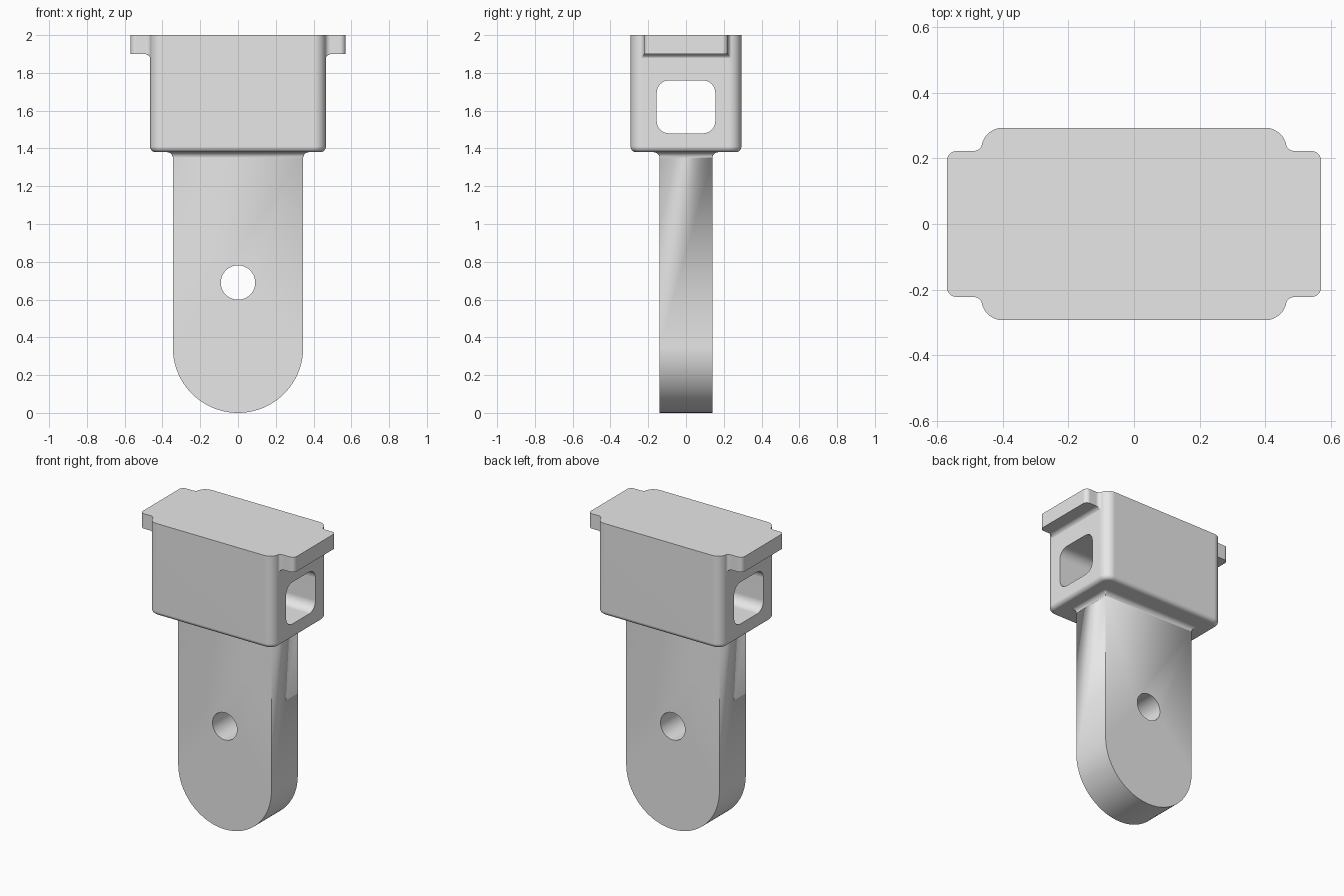
import bpy, bmesh
from math import sin, cos, pi, sqrt, radians
from mathutils import Matrix

if "Cube" in bpy.data.objects:
    bpy.data.objects.remove(bpy.data.objects["Cube"], do_unlink=True)

grey = bpy.data.materials.new("plain_grey")
grey.use_nodes = True
grey.diffuse_color = (0.8, 0.8, 0.8, 1)
grey.node_tree.nodes["Principled BSDF"].inputs["Base Color"].default_value = (0.8, 0.8, 0.8, 1)

STEPS = 8
FILLET = 0.03


def arc(cx, cy, r, start, end, steps=STEPS):
    """Points on an arc, angles in quarter turns."""
    angles = [(start + (end - start) * i / steps) * pi / 2 for i in range(steps + 1)]
    return [(cx + r * cos(a), cy + r * sin(a)) for a in angles]


def mirrored(quarter):
    """Complete an outline from its +x +y quarter."""
    half = quarter + [(-x, y) for x, y in reversed(quarter)]
    return half + [(-x, -y) for x, y in half]


def rounded_rect(hx, hy, r):
    return mirrored(arc(hx - r, hy - r, r, 0, 1))


def loft(name, rings, matrix=Matrix()):
    """Skin a stack of (outline, height) rings into a closed solid."""
    bm = bmesh.new()
    loops = [[bm.verts.new((x, y, z)) for x, y in outline] for outline, z in rings]
    n = len(loops[0])
    for low, high in zip(loops, loops[1:]):
        for i in range(n):
            j = (i + 1) % n
            bm.faces.new((low[i], low[j], high[j], high[i]))
    bm.faces.new(loops[0][::-1])
    bm.faces.new(loops[-1])
    bmesh.ops.remove_doubles(bm, verts=bm.verts, dist=0.0001)
    bmesh.ops.recalc_face_normals(bm, faces=bm.faces)
    bm.transform(matrix)
    mesh = bpy.data.meshes.new(name)
    bm.to_mesh(mesh)
    bm.free()
    mesh.materials.append(grey)
    obj = bpy.data.objects.new(name, mesh)
    bpy.context.collection.objects.link(obj)
    return obj


def combine(target, tool, operation):
    mod = target.modifiers.new("combine", 'BOOLEAN')
    mod.operation, mod.solver, mod.object = operation, 'EXACT', tool
    bpy.context.view_layer.objects.active = target
    bpy.ops.object.modifier_apply(modifier=mod.name)
    bpy.data.objects.remove(tool, do_unlink=True)


# Tongue with a round lower end
R, THICK = 0.345, 0.14
rings = [(rounded_rect(R * sin(a), THICK, 0), R - R * cos(a))
         for a in (i * pi / 48 for i in range(25))]
# Fillet where the tongue meets the block
for i in range(STEPS + 1):
    a = i / STEPS * pi / 2
    grow = FILLET * (1 - cos(a))
    rings.append((rounded_rect(R + grow, THICK + grow, grow), 1.35 + FILLET * sin(a)))
# Block with rounded lower edge
for i in range(STEPS + 1):
    a = i / STEPS * pi / 2
    inset = FILLET * (1 - sin(a))
    rings.append((rounded_rect(0.465 - inset, 0.293 - inset, 0.065 - inset),
                  1.38 + FILLET * (1 - cos(a))))
rings.append((rounded_rect(0.465, 0.293, 0.065), 2))
bracket = loft("bracket_body", rings)

# End lips, blended into the block at the sides and underneath
lip = mirrored(arc(0.54, 0.192, FILLET, 0, 1) + arc(0.49, 0.252, FILLET, 3, 2) + [(0.38, 0.252)])
lip_rings = []
for i in range(STEPS + 1):
    a = i / STEPS * pi / 2
    cap = 0.463 + 0.032 * (1 - cos(a))
    lip_rings.append(([(max(-cap, min(cap, x)), y) for x, y in lip], 1.87 + FILLET * sin(a)))
lip_rings += [(lip, 1.9), (lip, 2)]
combine(bracket, loft("end_lips", lip_rings), 'UNION')

# Rounded window through the block, side to side
window = rounded_rect(0.14, 0.155, 0.065)
combine(bracket, loft("window_cutter", [(window, -1), (window, 1)],
                      Matrix.Translation((0, 0, 1.62)) @ Matrix.Rotation(pi / 2, 4, 'Y')),
        'DIFFERENCE')

# Pin hole through the tongue, front to back
pin = arc(0, 0, 0.091, 0, 4, 48)[:-1]
combine(bracket, loft("pin_hole_cutter", [(pin, -1), (pin, 1)],
                      Matrix.Translation((0, 0, 0.69)) @ Matrix.Rotation(pi / 2, 4, 'X')),
        'DIFFERENCE')

# Smooth the curved faces and keep the flats crisp
bpy.ops.object.select_all(action='DESELECT')
bracket.select_set(True)
bpy.context.view_layer.objects.active = bracket
bpy.ops.object.shade_smooth_by_angle(angle=radians(30))
weighted = bracket.modifiers.new("flat_face_normals", 'WEIGHTED_NORMAL')
weighted.keep_sharp = True
